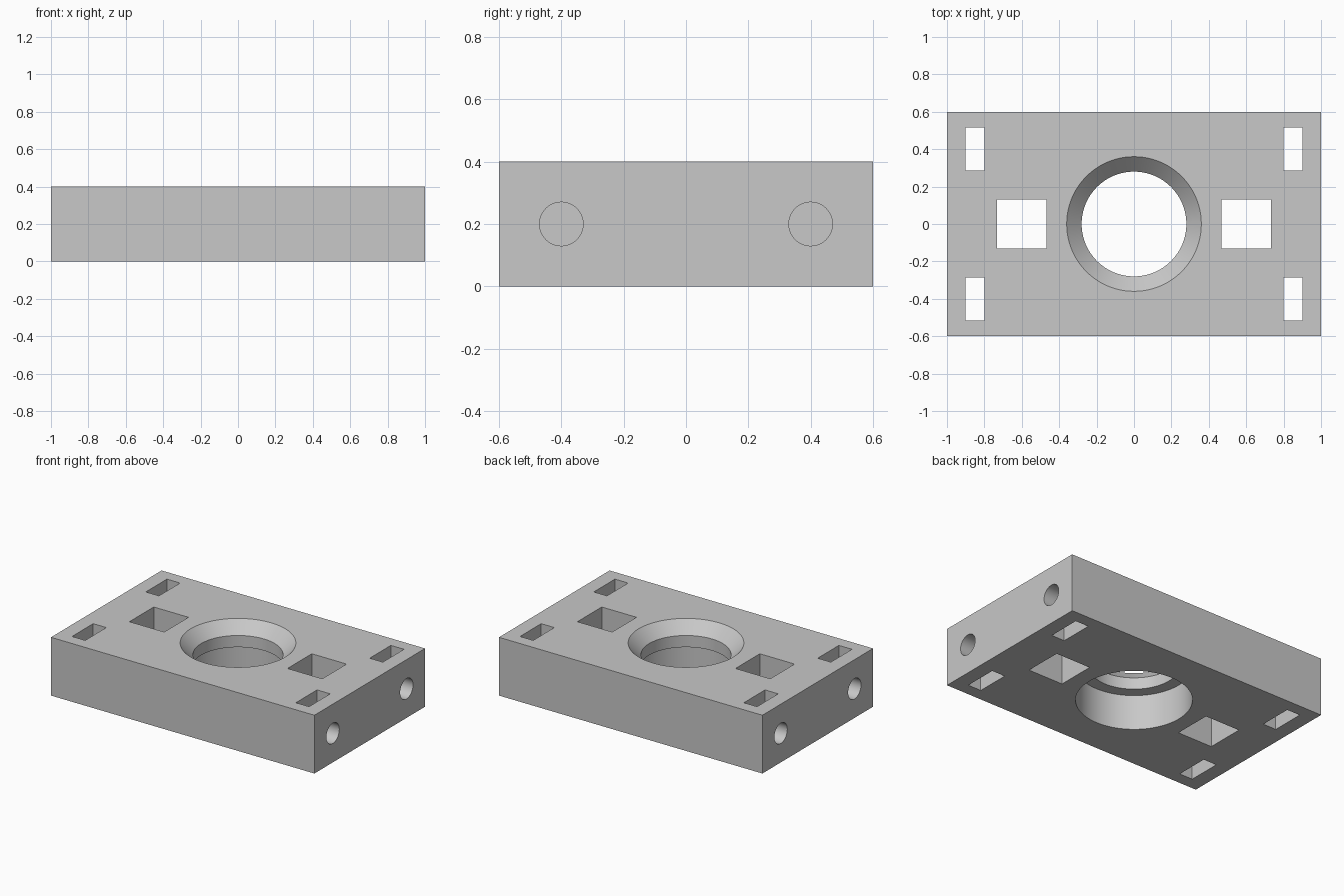
import bpy, bmesh, math
from mathutils import Matrix, Vector

old = bpy.data.objects.get("Cube")
if old:
    bpy.data.objects.remove(old, do_unlink=True)

LENGTH, WIDTH, HEIGHT = 2.0, 1.2, 0.4

grey = bpy.data.materials.new("plain grey")
grey.use_nodes = True
grey.diffuse_color = (0.58, 0.58, 0.58, 1)
grey.node_tree.nodes["Principled BSDF"].inputs["Base Color"].default_value = grey.diffuse_color


def make_object(name, bm):
    bmesh.ops.recalc_face_normals(bm, faces=bm.faces)
    mesh = bpy.data.meshes.new(name)
    bm.to_mesh(mesh)
    bm.free()
    mesh.materials.append(grey)
    obj = bpy.data.objects.new(name, mesh)
    bpy.context.collection.objects.link(obj)
    return obj


def box(name, center, size):
    bm = bmesh.new()
    bmesh.ops.create_cube(bm, size=1, matrix=Matrix.Translation(center) @ Matrix.Diagonal((*size, 1)))
    return make_object(name, bm)


def lathe(name, profile, matrix=Matrix(), sides=96):
    """Closed solid of revolution about z from (radius, z) points."""
    bm = bmesh.new()
    rings = [[bm.verts.new((r * math.cos(math.tau * i / sides), r * math.sin(math.tau * i / sides), z))
              for i in range(sides)] for r, z in profile]
    for low, high in zip(rings, rings[1:]):
        for i in range(sides):
            j = (i + 1) % sides
            bm.faces.new((low[i], low[j], high[j], high[i]))
    bm.faces.new(rings[0][::-1])
    bm.faces.new(rings[-1])
    bm.transform(matrix)
    return make_object(name, bm)


def cut(target, cutter):
    cutter.hide_render = True
    mod = target.modifiers.new(cutter.name, "BOOLEAN")
    mod.operation = "DIFFERENCE"
    mod.solver = "EXACT"
    mod.object = cutter
    bpy.context.view_layer.objects.active = target
    bpy.ops.object.modifier_apply(modifier=mod.name)
    bpy.data.objects.remove(cutter, do_unlink=True)


block = box("mounting_block", (0, 0, HEIGHT / 2), (LENGTH, WIDTH, HEIGHT))

# Central bore: wide recess below, narrow neck, countersink above
cut(block, lathe("bore_cutter", [(0.36, -0.1), (0.36, 0.24), (0.28, 0.24),
                                 (0.28, 0.32), (0.36, 0.4), (0.36, 0.5)]))

for sx in (-1, 1):
    # Square through-holes beside the bore
    cut(block, box("square_cutter", (sx * 0.6, 0, HEIGHT / 2), (0.264, 0.264, 1)))
    for sy in (-1, 1):
        # Corner slots, each met by a round hole from the end face
        cut(block, box("slot_cutter", (sx * 0.85, sy * 0.4, HEIGHT / 2), (0.1, 0.23, 1)))
        place = Matrix.Translation((sx * 0.85, sy * 0.4, HEIGHT / 2)) @ Matrix.Rotation(sx * math.pi / 2, 4, "Y")
        cut(block, lathe("screw_hole_cutter", [(0.07, 0), (0.07, 0.3)], place, 64))

# Smooth round walls, crisp edges
bpy.ops.object.select_all(action="DESELECT")
block.select_set(True)
bpy.context.view_layer.objects.active = block
bpy.ops.object.shade_smooth_by_angle(angle=math.radians(30))
